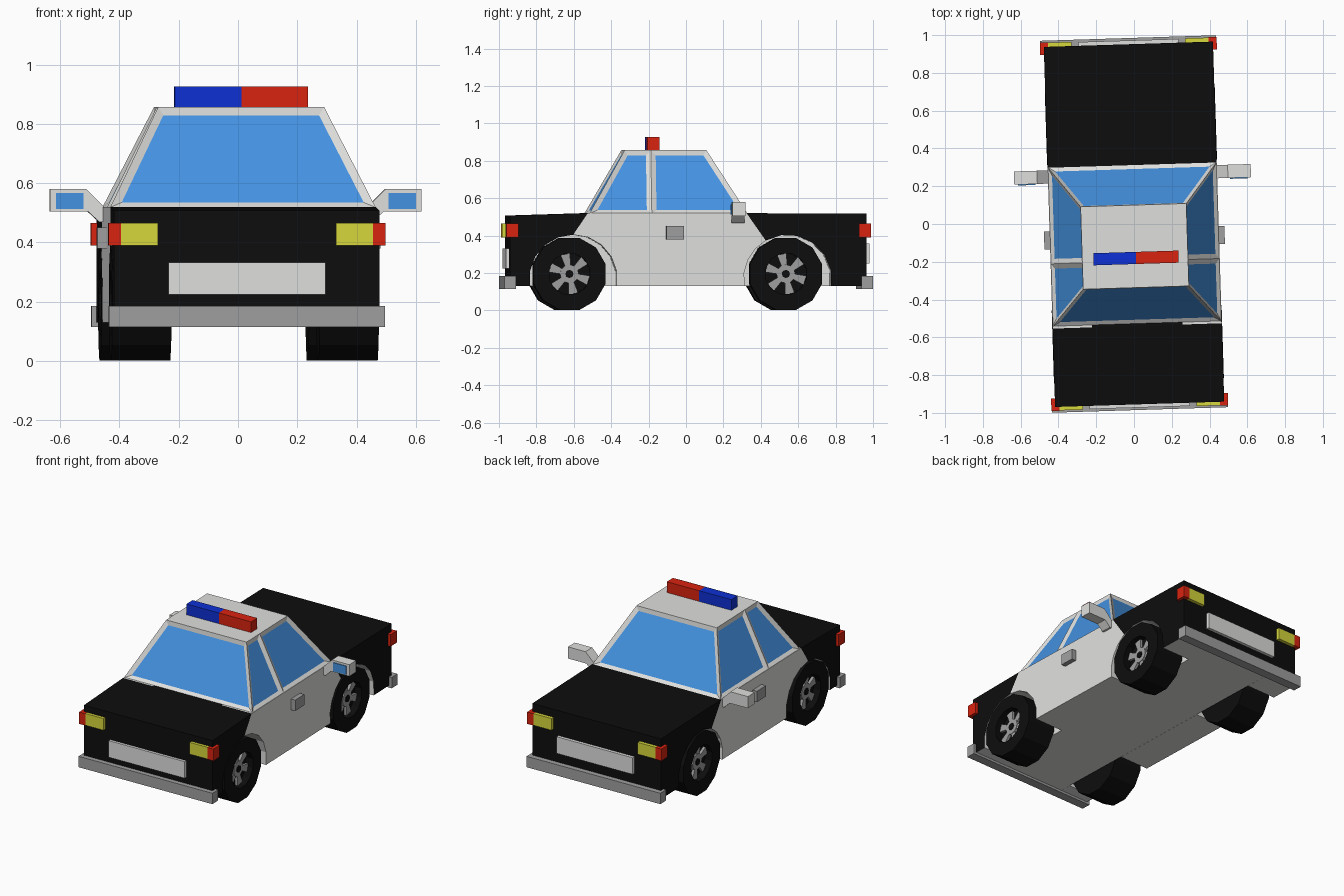
import bpy, bmesh, math
from mathutils import Matrix, Vector

if "Cube" in bpy.data.objects:
    bpy.data.objects.remove(bpy.data.objects["Cube"])

YAW = math.radians(1.8)          # the whole car stands slightly turned


def material(name, r, g, b):
    m = bpy.data.materials.new(name)
    m.diffuse_color = (r, g, b, 1)
    m.use_nodes = True
    m.node_tree.nodes["Principled BSDF"].inputs["Base Color"].default_value = m.diffuse_color
    return m


WHITE = material("white_paint", 0.74, 0.74, 0.73)
BLACK = material("black", 0.004, 0.004, 0.004)
GREY = material("grey_metal", 0.35, 0.35, 0.35)
GLASS = material("blue_glass", 0.058, 0.29, 0.76)
YELLOW = material("yellow_lamp", 0.68, 0.68, 0.045)
RED = material("red_lamp", 0.70, 0.017, 0.005)
BLUE = material("blue_lamp", 0.004, 0.03, 0.66)


def finish(name, bm, mats, rule=None, mirror=False):
    bmesh.ops.recalc_face_normals(bm, faces=bm.faces)
    if rule:
        for f in bm.faces:
            f.material_index = rule(f)
    me = bpy.data.meshes.new(name)
    bm.to_mesh(me)
    bm.free()
    for m in mats:
        me.materials.append(m)
    ob = bpy.data.objects.new(name, me)
    ob.rotation_euler.z = YAW
    bpy.context.collection.objects.link(ob)
    if mirror:
        ob.modifiers.new("mirror", 'MIRROR').use_mirror_merge = False
    return ob


def box(name, x, y, z, mat, mirror=False):
    bm = bmesh.new()
    bmesh.ops.create_cube(bm, size=1)
    for v in bm.verts:
        v.co = Vector(min(r) + (c + 0.5) * abs(r[1] - r[0]) for c, r in zip(v.co, (x, y, z)))
    return finish(name, bm, [mat], mirror=mirror)


def prism(points, offset):
    """Extrude a closed outline by the offset vector."""
    bm = bmesh.new()
    face = bm.faces.new([bm.verts.new(p) for p in points])
    ext = bmesh.ops.extrude_face_region(bm, geom=[face], use_keep_orig=True)
    new = [g for g in ext["geom"] if isinstance(g, bmesh.types.BMVert)]
    bmesh.ops.translate(bm, verts=new, vec=offset)
    return bm


def arch(cy, a0, a1, n):
    r = 0.235
    return [(cy + r * math.cos(math.radians(a0 + (a1 - a0) * i / n)),
             0.17 + r * math.sin(math.radians(a0 + (a1 - a0) * i / n))) for i in range(n + 1)]


# Body: a full-length core, and side panels with wheel arches
def paint(f):
    n, c = f.normal, f.calc_center_median()
    if n.z < -0.9:
        return 0
    return int(abs(c.y) > 0.9 or c.z > 0.49 or (abs(n.x) > 0.9 and abs(c.x) > 0.4))


IN, OUT = 0.24, 0.448
FA, RA = -0.617, 0.53
outline = [(-0.955, 0.13), (-0.955, 0.507), (-0.54, 0.52), (0.31, 0.52), (0.952, 0.517), (0.952, 0.13)]
finish("body_core", prism([(-IN, y, z) for y, z in outline], (2 * IN, 0, 0)), [WHITE, BLACK], paint)

panels = {
    "front_fender": outline[:3] + arch(FA, 90, 190, 5),
    "door_panel": [(-0.54, 0.52)] + arch(FA, 90, -10, 5) + arch(RA, 190, 120, 4) + [(0.31, 0.52)],
    "rear_fender": [(0.31, 0.52)] + arch(RA, 120, -10, 6) + [outline[5], outline[4]],
}
for name, pts in panels.items():
    finish(name, prism([(IN, y, z) for y, z in pts], (OUT - IN, 0, 0)), [WHITE, BLACK],
           paint if "fender" in name else None, mirror=True)

# Cabin: tapered block, each side split in two, recessed windows
bm = bmesh.new()
low = [(-0.53, OUT), (-0.197, OUT), (0.315, OUT)]
high = [(-0.337, 0.28), (-0.197, 0.28), (0.1, 0.28)]


def ring(row, z):
    return [bm.verts.new((x, y, z)) for y, x in row] + [bm.verts.new((-x, y, z)) for y, x in reversed(row)]


lo, hi = ring(low, 0.518), ring(high, 0.857)
panes = [bm.faces.new((lo[i], lo[(i + 1) % 6], hi[(i + 1) % 6], hi[i])) for i in range(6)]
bm.faces.new(hi)
bm.faces.new(lo[::-1])
bmesh.ops.recalc_face_normals(bm, faces=bm.faces)
bmesh.ops.inset_individual(bm, faces=panes, thickness=0.026, depth=-0.012, use_even_offset=True)
glass = set(panes)
finish("cabin", bm, [WHITE, GLASS], lambda f: int(f in glass))

# Roof light bar
box("light_bar_blue", (-0.22, 0.005), (-0.212, -0.148), (0.85, 0.926), BLUE)
box("light_bar_red", (0.005, 0.23), (-0.212, -0.148), (0.85, 0.926), RED)

# Bumpers, lamps and blank plates at both ends
for end, s, pz in (("front", -1, 0.225), ("rear", 1, 0.25)):
    box(end + "_bumper", (-0.466, 0.466), (s * 0.925, s * 0.985), (0.115, 0.185), GREY)
    box(end + "_lamp", (0.3, 0.425), (s * 0.94, s * 0.974), (0.39, 0.466), YELLOW, True)
    box(end + "_corner_lamp", (0.425, 0.468), (s * 0.91, s * 0.976), (0.39, 0.466), RED, True)
    box(end + "_blank_plate", (-0.265, 0.265), (s * 0.94, s * 0.972), (pz, pz + 0.107), WHITE)

# Door handles and wing mirrors
box("door_handle", (0.44, 0.478), (-0.12, -0.025), (0.38, 0.45), GREY, True)
shape = [(0.627, 0.5), (0.627, 0.58), (0.51, 0.58), (0.44, 0.52), (0.44, 0.475), (0.505, 0.5)]
shape = [(0.627, 0.505), (0.627, 0.58), (0.505, 0.58), (0.44, 0.515), (0.44, 0.468), (0.46, 0.468), (0.5, 0.505)]
finish("wing_mirror", prism([(x, 0.228, z) for x, z in shape], (0, 0.07, 0)), [WHITE], mirror=True)
box("mirror_glass", (0.515, 0.607), (0.223, 0.23), (0.512, 0.567), GLASS, True)

# Wheels: twelve-sided tyre with a recessed spoked rim
for end, cy in (("front", -0.637), ("rear", 0.521)):
    place = Matrix.Translation((0.35, cy, 0.195)) @ Matrix.Rotation(math.pi / 2, 4, 'Y')
    bm = bmesh.new()
    bmesh.ops.create_cone(bm, cap_ends=True, segments=12, radius1=0.2, radius2=0.2, depth=0.2,
                          matrix=place @ Matrix.Rotation(math.pi / 12, 4, 'Z'))
    face = max(bm.faces, key=lambda f: f.calc_center_median().x)
    bmesh.ops.inset_region(bm, faces=[face], thickness=0.085, use_even_offset=True)
    ext = bmesh.ops.extrude_face_region(bm, geom=[face])
    bmesh.ops.translate(bm, verts=[g for g in ext["geom"] if isinstance(g, bmesh.types.BMVert)],
                        vec=(-0.05, 0, 0))
    if face.is_valid:
        bm.faces.remove(face)
    finish(end + "_tyre", bm, [BLACK], mirror=True)

    bm = bmesh.new()
    bmesh.ops.create_cone(bm, cap_ends=True, segments=12, radius1=0.05, radius2=0.05, depth=0.02,
                          matrix=place @ Matrix.Translation((0, 0, 0.06)))
    for k in range(6):
        turn = place @ Matrix.Rotation(k * math.pi / 3 + 0.2, 4, 'Z')
        spoke = [(0.04, -0.014), (0.108, -0.026), (0.108, 0.026), (0.04, 0.014)]
        vs = [[bm.verts.new(turn @ Vector((a, b, h))) for a, b in spoke] for h in (0.05, 0.067)]
        bm.faces.new(vs[1])
        for i in range(4):
            j = (i + 1) % 4
            bm.faces.new((vs[0][i], vs[0][j], vs[1][j], vs[1][i]))
    finish(end + "_rim", bm, [GREY], mirror=True)

    bm = bmesh.new()
    bmesh.ops.create_cone(bm, cap_ends=True, segments=8, radius1=0.022, radius2=0.022, depth=0.01,
                          matrix=place @ Matrix.Translation((0, 0, 0.07)))
    finish(end + "_hub_cap", bm, [BLACK], mirror=True)
